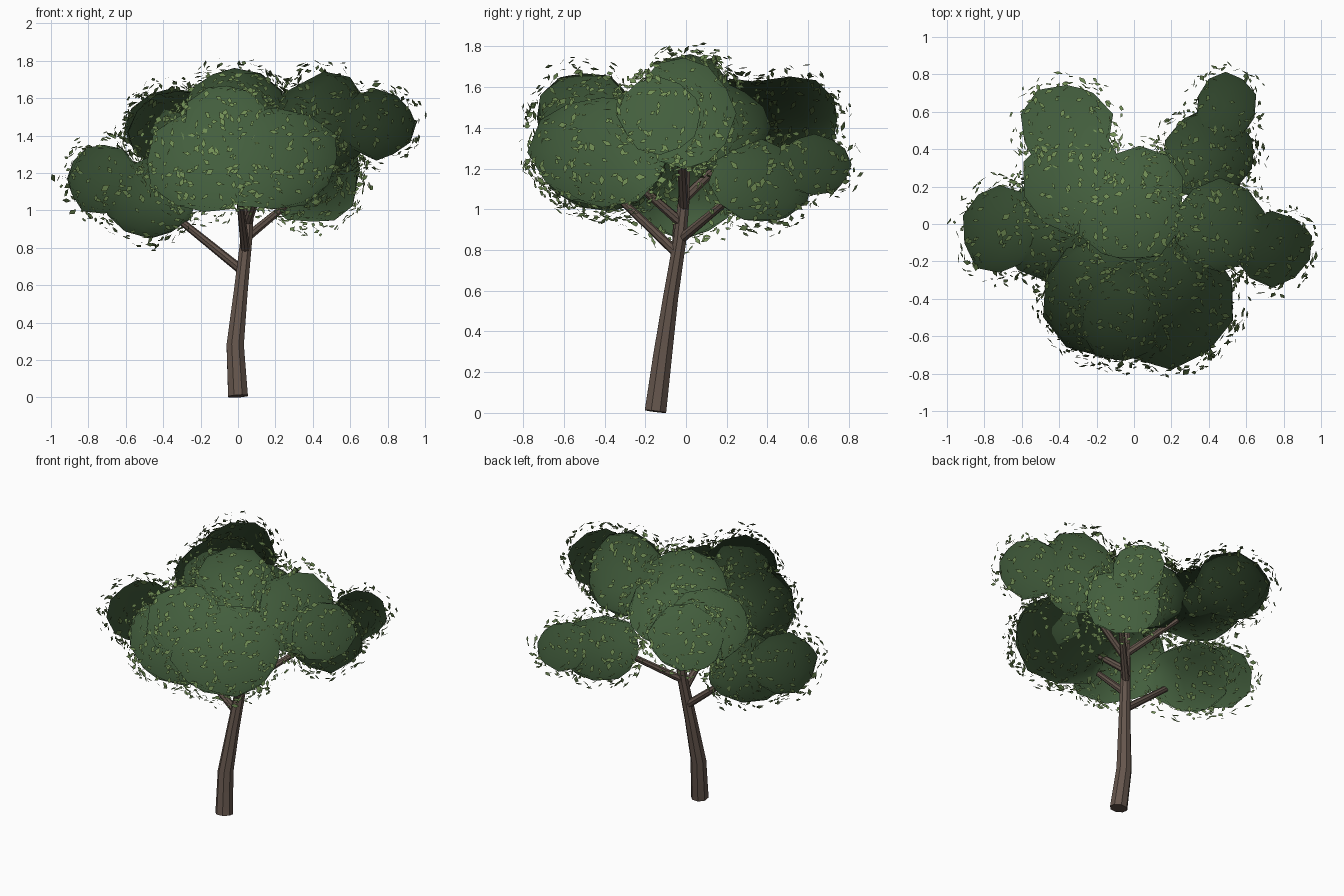
import bpy, bmesh, random
from mathutils import Vector

random.seed(7)
cube = bpy.data.objects.get("Cube")
if cube:
    bpy.data.objects.remove(cube, do_unlink=True)


def material(name, color):
    m = bpy.data.materials.new(name)
    m.use_nodes = True
    m.diffuse_color = (*color, 1)
    bsdf = next(n for n in m.node_tree.nodes if n.type == 'BSDF_PRINCIPLED')
    bsdf.inputs["Base Color"].default_value = (*color, 1)
    bsdf.inputs["Roughness"].default_value = 0.9
    return m


BARK = material("brown_bark", (0.13, 0.093, 0.074))
CANOPY = material("dark_green_foliage", (0.056, 0.112, 0.047))
LEAF = material("light_green_leaf", (0.165, 0.27, 0.09))
CROWN = Vector((0, 0, 1.0))  # middle the foliage shading radiates from


def limb(name, points):
    """Tapered round limb through (x, y, z, radius) points."""
    cu = bpy.data.curves.new(name, 'CURVE')
    cu.dimensions = '3D'
    cu.bevel_depth = 1
    cu.bevel_resolution = 2
    cu.use_fill_caps = True
    sp = cu.splines.new('POLY')
    sp.points.add(len(points) - 1)
    for p, (x, y, z, r) in zip(sp.points, points):
        p.co = (x, y, z, 1)
        p.radius = r
    ob = bpy.data.objects.new(name, cu)
    bpy.context.collection.objects.link(ob)
    bpy.ops.object.select_all(action='DESELECT')
    ob.select_set(True)
    bpy.context.view_layer.objects.active = ob
    bpy.ops.object.convert(target='MESH')
    ob = bpy.context.view_layer.objects.active
    ob.data.materials.clear()
    ob.data.materials.append(BARK)
    bpy.ops.object.shade_smooth_by_angle()


def foliage_object(name, bm, mat):
    """Mesh whose normals radiate from the crown, for soft rounded shading."""
    me = bpy.data.meshes.new(name)
    bm.to_mesh(me)
    bm.free()
    me.materials.append(mat)
    for p in me.polygons:
        p.use_smooth = True
    me.normals_split_custom_set_from_vertices(
        [(v.co - CROWN).normalized() for v in me.vertices])
    bpy.context.collection.objects.link(bpy.data.objects.new(name, me))


# Trunk and branches
limb("trunk", [(0, -0.15, 0.007, 0.057), (-0.015, -0.115, 0.28, 0.05),
               (0.015, -0.075, 0.57, 0.04), (0.045, -0.03, 0.85, 0.034),
               (0.06, -0.01, 1.05, 0.03), (0.06, 0, 1.35, 0.022)])
FORKS = {
    "left_branch": ((0.02, -0.05, 0.68), (-0.5, -0.04, 1.1)),
    "front_branch": ((0.04, -0.05, 0.79), (0.0, -0.42, 1.14)),
    "back_branch": ((0.04, -0.03, 0.85), (0.38, 0.31, 1.13)),
    "upper_front_branch": ((0.05, -0.02, 0.93), (0.15, -0.35, 1.22)),
    "right_branch": ((0.05, -0.01, 1.0), (0.47, -0.03, 1.4)),
    "rear_branch": ((0.05, -0.01, 1.05), (-0.3, 0.35, 1.4)),
}
for name, (a, b) in FORKS.items():
    limb(name, [(*a, 0.025), (*b, 0.016)])

# Foliage clumps: centre and radii
CLUMPS = {
    "left_clump_outer": ((-0.72, -0.03, 1.17), (0.2, 0.24, 0.19)),
    "left_clump_inner": ((-0.47, -0.02, 1.07), (0.25, 0.27, 0.21)),
    "front_clump_left": ((-0.18, -0.39, 1.26), (0.3, 0.32, 0.28)),
    "front_clump_right": ((0.2, -0.41, 1.28), (0.35, 0.35, 0.28)),
    "front_clump_top": ((-0.06, -0.5, 1.45), (0.23, 0.24, 0.23)),
    "right_clump_outer": ((0.74, -0.13, 1.46), (0.21, 0.2, 0.18)),
    "right_clump_inner": ((0.46, -0.01, 1.47), (0.25, 0.24, 0.27)),
    "back_clump_inner": ((0.4, 0.37, 1.13), (0.25, 0.25, 0.2)),
    "back_clump_outer": ((0.49, 0.63, 1.22), (0.16, 0.19, 0.15)),
    "rear_clump_outer": ((-0.36, 0.51, 1.45), (0.25, 0.24, 0.2)),
    "rear_clump_inner": ((-0.32, 0.24, 1.42), (0.27, 0.28, 0.22)),
    "middle_clump": ((0.03, 0.18, 1.4), (0.25, 0.23, 0.22)),
    "top_clump": ((-0.02, 0.02, 1.52), (0.27, 0.23, 0.25)),
}
for name, (c, r) in CLUMPS.items():
    bm = bmesh.new()
    bmesh.ops.create_icosphere(bm, subdivisions=2, radius=1.02)
    for v in bm.verts:
        k = random.uniform(0.92, 1.06)
        v.co = Vector(c) + Vector([v.co[i] * r[i] * k for i in range(3)])
    foliage_object(name, bm, CANOPY)


def inside_clump(p):
    return any(sum(((p[i] - c[i]) / r[i]) ** 2 for i in range(3)) < 0.99
               for c, r in CLUMPS.values())


def random_direction():
    return Vector([random.gauss(0, 1) for _ in range(3)]).normalized()


# Loose leaves scattered just off the clumps
bm = bmesh.new()
for c, r in CLUMPS.values():
    for _ in range(int(4000 * (r[0] * r[1] + r[1] * r[2] + r[0] * r[2]) / 3)):
        n = random_direction()
        p = Vector([c[i] + n[i] * (r[i] + random.uniform(0.0, 0.075))
                    for i in range(3)])
        if inside_clump(p):
            continue
        facing = (n + 0.6 * random_direction()).normalized()
        along = facing.cross(random_direction()).normalized()
        across = facing.cross(along)
        length = random.uniform(0.016, 0.029)
        width = length * random.uniform(0.4, 0.65)
        skew = along * length * random.uniform(-0.3, 0.3)
        corners = (along * length, across * width + skew,
                   -along * length, -across * width + skew)
        bm.faces.new([bm.verts.new(p + q) for q in corners])
foliage_object("loose_leaves", bm, LEAF)
